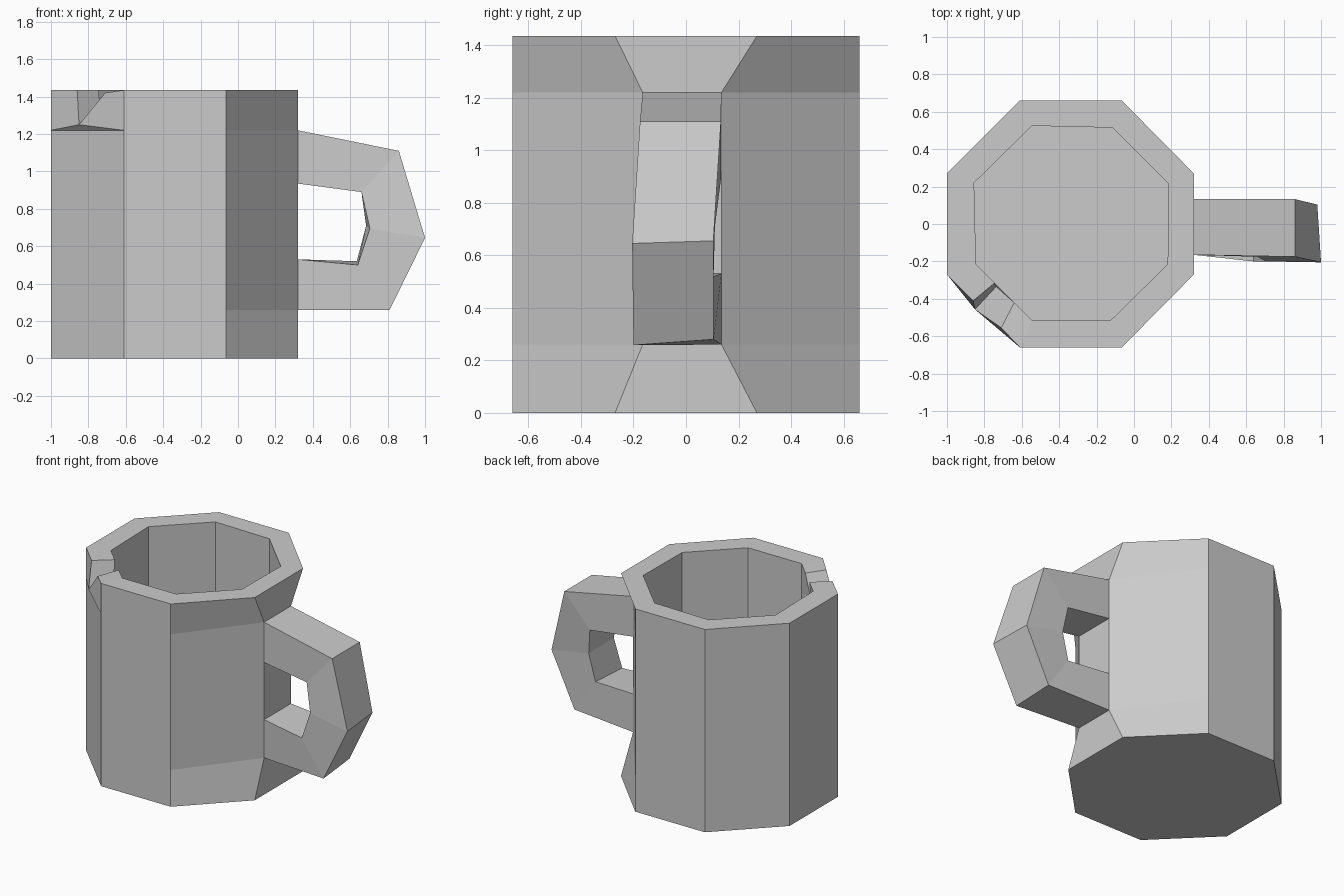
import bpy, bmesh

if "Cube" in bpy.data.objects:
    bpy.data.objects.remove(bpy.data.objects["Cube"])

H = 1.435                 # rim height
LOW, HIGH = 0.26, 1.22    # heights of the two body edge loops
FLOOR = 0.14              # inside floor


def finish(name, bm):
    bmesh.ops.recalc_face_normals(bm, faces=bm.faces[:])
    mesh = bpy.data.meshes.new(name)
    bm.to_mesh(mesh)
    bm.free()
    obj = bpy.data.objects.new(name, mesh)
    bpy.context.collection.objects.link(obj)
    return obj


def ring(bm, pts, z=None):
    return [bm.verts.new(p if z is None else (p[0], p[1], z)) for p in pts]


def bridge(bm, a, b):
    n = len(a)
    for i in range(n):
        j = (i + 1) % n
        bm.faces.new((a[i], a[j], b[j], b[i]))


def wall_to_rim(bm, low, rim):
    """Join an 8-sided ring to the rim, which has 3 chip points after corner 0."""
    a, chip, corners = rim[0], rim[1:4], [rim[0]] + rim[4:]
    for i in range(1, 8):
        j = (i + 1) % 8
        bm.faces.new((low[i], low[j], corners[j], corners[i]))
    bm.faces.new((low[0], low[1], chip[1]))
    bm.faces.new((low[0], chip[1], chip[0], a))
    bm.faces.new((low[1], corners[1], chip[2], chip[1]))


# Body outlines, starting at the chipped front-left side
outer = [(-1, -.27), (-.61, -.66), (-.065, -.66), (.32, -.27),
         (.32, .27), (-.065, .66), (-.61, .66), (-1, .27)]
inner = [(-.845, -.215), (-.545, -.515), (-.125, -.515), (.18, -.215),
         (.185, .215), (-.115, .515), (-.545, .525), (-.855, .22)]
# Middle outline pinches in to the handle width
middle = outer[:]
middle[3], middle[4] = (.32, -.165), (.32, .135)
# Chip in the rim
chip_out = [(-.86, -.41, H), (-.85, -.457, 1.25), (-.71, -.555, 1.42)]
chip_in = [(-.745, -.315, H), (-.737, -.335, 1.33), (-.64, -.42, 1.43)]


def rim_points(outline, chip):
    pts = [(x, y, H) for x, y in outline]
    return pts[:1] + chip + pts[1:]


# Mug body
bm = bmesh.new()
base = ring(bm, outer, 0)
low = ring(bm, middle, LOW)
high = ring(bm, middle, HIGH)
rim_out = ring(bm, rim_points(outer, chip_out))
rim_in = ring(bm, rim_points(inner, chip_in))
in_high = ring(bm, inner, HIGH)
in_floor = ring(bm, inner, FLOOR)
bm.faces.new(base)
bridge(bm, base, low)
bridge(bm, low, high)
wall_to_rim(bm, high, rim_out)
bridge(bm, rim_out, rim_in)
wall_to_rim(bm, in_high, rim_in)
bridge(bm, in_high, in_floor)
bm.faces.new(in_floor)
finish("mug_body", bm)

# Handle: sections of outer front, outer back, inner back, inner front
sections = [
    [(.32, -.165, HIGH), (.32, .135, HIGH), (.32, .135, .935), (.32, -.165, .935)],
    [(.86, -.175, 1.11), (.86, .133, 1.11), (.66, .133, .89), (.66, -.175, .89)],
    [(1.0, -.205, .645), (.98, .104, .655), (.685, .11, .71), (.705, -.2, .695)],
    [(.81, -.2, .258), (.80, .105, .28), (.635, .105, .52), (.64, -.2, .50)],
    [(.32, -.165, LOW), (.32, .135, LOW), (.32, .135, .53), (.32, -.165, .53)],
]
bm = bmesh.new()
rings = [ring(bm, s) for s in sections]
for a, b in zip(rings, rings[1:]):
    bridge(bm, a, b)
finish("handle", bm)
